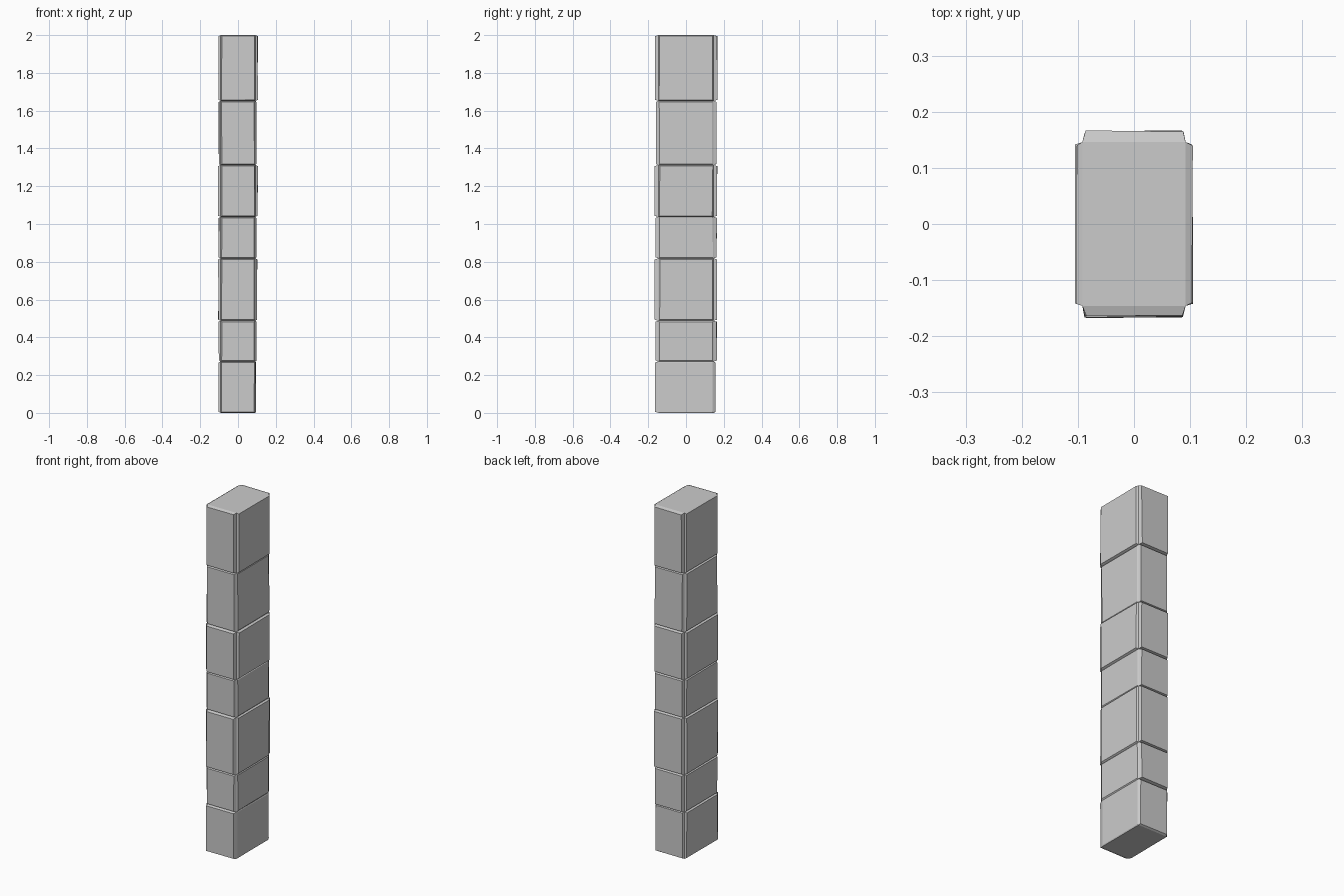
import bpy, bmesh, random

if "Cube" in bpy.data.objects:
    bpy.data.objects.remove(bpy.data.objects["Cube"])

random.seed(4)

# Joint heights between the stacked stones
joints = [0.0, 0.272, 0.488, 0.818, 1.038, 1.312, 1.652, 2.0]
# Outer face positions of each stone: left, right, front, back
extents = [
    (-0.103, 0.094, -0.165, 0.156),
    (-0.103, 0.097, -0.161, 0.163),
    (-0.104, 0.101, -0.166, 0.164),
    (-0.102, 0.096, -0.160, 0.163),
    (-0.104, 0.104, -0.167, 0.164),
    (-0.103, 0.096, -0.160, 0.160),
    (-0.102, 0.104, -0.164, 0.166),
]
CORE_X, CORE_Y, INSET = 0.092, 0.146, 0.008


def stone(name, z0, z1, ext):
    bm = bmesh.new()
    bmesh.ops.create_cube(bm, size=2)
    for v in bm.verts:
        v.co.x *= CORE_X
        v.co.y *= CORE_Y
        v.co.z = z0 if v.co.z < 0 else z1
    bm.normal_update()
    # Raised, chamfered panel on each of the four sides
    sides = [f for f in bm.faces if abs(f.normal.z) < 0.5]
    bmesh.ops.inset_individual(bm, faces=sides, thickness=INSET)
    bm.normal_update()
    for f in sides:
        axis = 0 if abs(f.normal.x) > 0.5 else 1
        target = ext[axis * 2 + (1 if f.normal[axis] > 0 else 0)]
        for v in f.verts:
            v.co[axis] = target + random.uniform(-0.0015, 0.0015)
            v.co[1 - axis] += random.uniform(-0.002, 0.002)
    bmesh.ops.recalc_face_normals(bm, faces=bm.faces)
    mesh = bpy.data.meshes.new(name)
    bm.to_mesh(mesh)
    bm.free()
    obj = bpy.data.objects.new(name, mesh)
    bpy.context.collection.objects.link(obj)


# Pillar of seven stones
for i, ext in enumerate(extents):
    stone(f"pillar_stone_{i + 1}", joints[i], joints[i + 1], ext)
